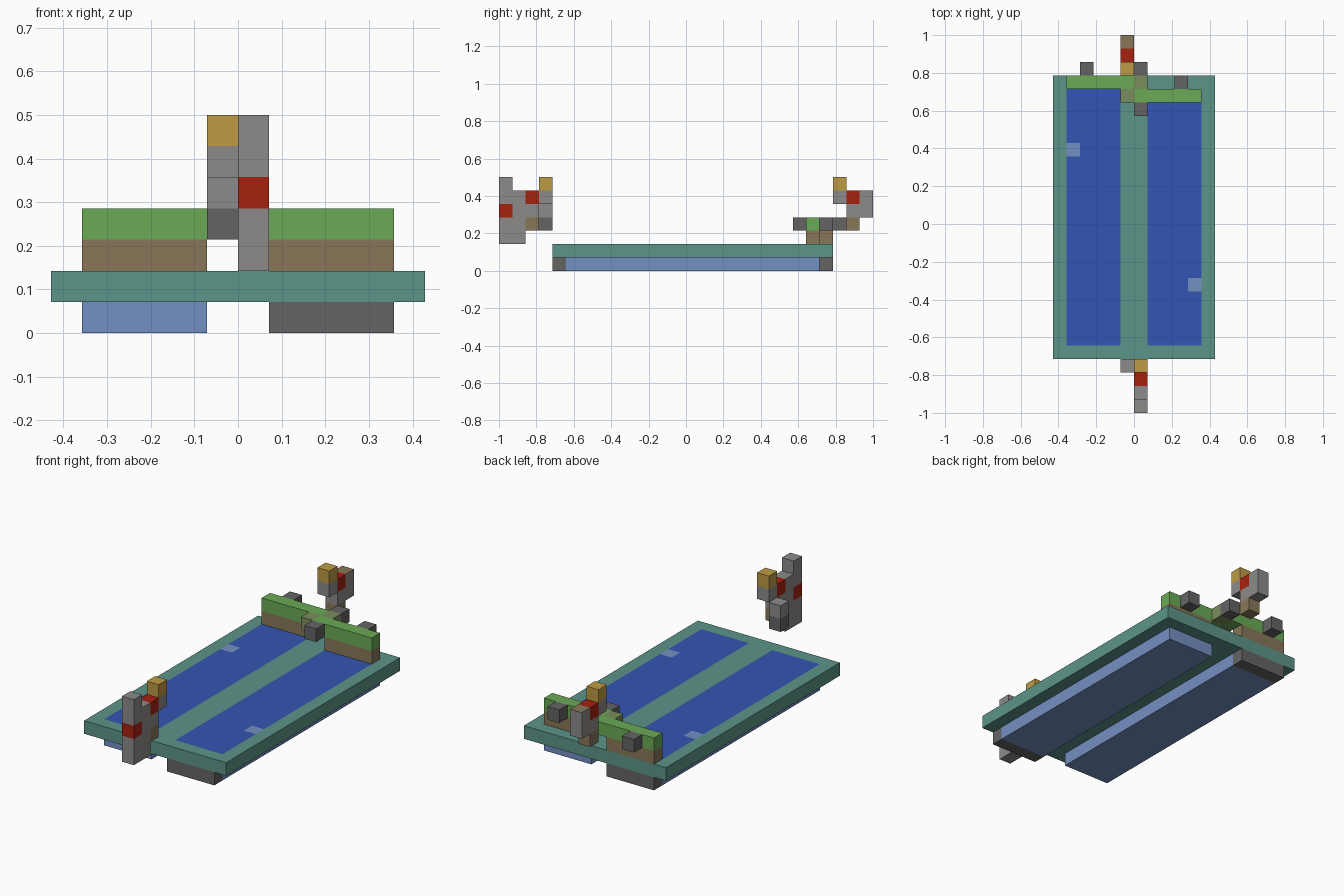
import bpy
import bmesh
from math import radians
from mathutils import Vector

U = 1 / 14  # edge of one block

if "Cube" in bpy.data.objects:
    bpy.data.objects.remove(bpy.data.objects["Cube"], do_unlink=True)

# Colours, each with a one-letter key
PALETTE = {
    "T": ("teal", "5c9488"), "W": ("deep_blue", "3455b2"),
    "L": ("light_blue", "7490c2"), "B": ("brown", "887758"),
    "G": ("green", "6aaa56"), "O": ("olive", "7a8d5c"),
    "S": ("stone_grey", "8d8b8a"), "D": ("dark_grey", "646464"),
    "R": ("red", "a6210f"), "Y": ("yellow", "bd9b45"),
}
KEYS = list(PALETTE)


def make_material(name, code):
    rgb = [(c / 255 / 12.92) if c < 11 else ((c / 255 + 0.055) / 1.055) ** 2.4
           for c in bytes.fromhex(code)]
    mat = bpy.data.materials.new(name)
    mat.use_nodes = True
    mat.diffuse_color = (*rgb, 1)
    bsdf = mat.node_tree.nodes["Principled BSDF"]
    bsdf.inputs["Base Color"].default_value = (*rgb, 1)
    bsdf.inputs["Roughness"].default_value = 0.9
    return mat


MATS = [make_material(*PALETTE[k]) for k in KEYS]
AXES = [Vector(v) * s for v in ((1, 0, 0), (0, 1, 0), (0, 0, 1)) for s in (1, -1)]


def blocks(name, cells, paint=None):
    """Mesh the outer skin of a set of unit blocks; paint() may recolour a face."""
    bm = bmesh.new()
    for cell, key in cells.items():
        mid = Vector(cell) + Vector((0.5, 0.5, 0.5))
        for n in AXES:
            if tuple(int(a + b) for a, b in zip(cell, n)) in cells:
                continue
            a = Vector((n.y, n.z, n.x)) / 2
            b = n.cross(a)
            c = mid + n / 2
            ring = [c + a + b, c - a + b, c - a - b, c + a - b]
            face = bm.faces.new([bm.verts.new(p * U) for p in ring])
            face.material_index = KEYS.index(paint(cell, n, key) if paint else key)
    bmesh.ops.remove_doubles(bm, verts=bm.verts, dist=U / 100)
    bmesh.ops.recalc_face_normals(bm, faces=bm.faces)
    bmesh.ops.dissolve_limit(bm, angle_limit=radians(1), verts=bm.verts,
                             edges=bm.edges, delimit={"MATERIAL"})
    mesh = bpy.data.meshes.new(name)
    bm.to_mesh(mesh)
    bm.free()
    for mat in MATS:
        mesh.materials.append(mat)
    obj = bpy.data.objects.new(name, mesh)
    bpy.context.collection.objects.link(obj)
    return obj


def fill(xs, ys, zs, key):
    return {(x, y, z): key for x in range(*xs) for y in range(*ys) for z in range(*zs)}


def stack(x, y, z, keys):
    """A column of blocks, listed from the bottom up."""
    return {(x, y, z + i): k for i, k in enumerate(keys)}


# Deck with two painted pools and a light glint in each
def paint_deck(cell, n, key):
    x, y, _ = cell
    if n.z > 0 and (x, y) in {(-5, 5), (4, -5)}:
        return "L"
    if n.z > 0 and -9 <= y < 10 and (-5 <= x < -1 or 1 <= x < 5):
        return "W"
    return key


blocks("deck", fill((-6, 6), (-10, 11), (1, 2), "T"), paint_deck)

# Hulls under the deck, each with a dark cap at one end
for side, x, cap in (("right", -5, 10), ("left", 1, -10)):
    hull = fill((x, x + 4), (-9, 10), (0, 1), "L")
    hull.update(fill((x, x + 4), (cap, cap + 1), (0, 1), "D"))
    blocks(side + "_hull", hull)

# Staggered back walls, each with a dark peg behind
for side, x, y, peg in (("right", -5, 10, -4), ("left", 1, 9, 3)):
    blocks(side + "_wall", {**fill((x, x + 4), (y, y + 1), (2, 3), "B"),
                            **fill((x, x + 4), (y, y + 1), (3, 4), "G")})
    blocks(side + "_peg", stack(peg, y + 1, 3, "D"))

# Bridge joining the two walls
bridge = {}
for x, y, row in ((-1, 9, "OG"), (0, 8, "DGOD")):
    bridge.update({(x, y + i, 3): k for i, k in enumerate(row)})
blocks("wall_bridge", bridge)

# Back figure, with a brown tip on its tail
back = {**stack(-1, 11, 5, "SY"), **stack(-1, 12, 3, "BSR"), **stack(-1, 13, 4, "SS")}
blocks("back_figure", back,
       lambda cell, n, key: "B" if cell == (-1, 13, 5) and n.z > 0 else key)

# Front figure
front = {**stack(0, -14, 2, "SSRSS"), **stack(0, -13, 2, "SSSS"),
         **stack(0, -12, 3, "BSR"), **stack(0, -11, 5, "SY"),
         **stack(-1, -11, 3, "DS")}
blocks("front_figure", front)
